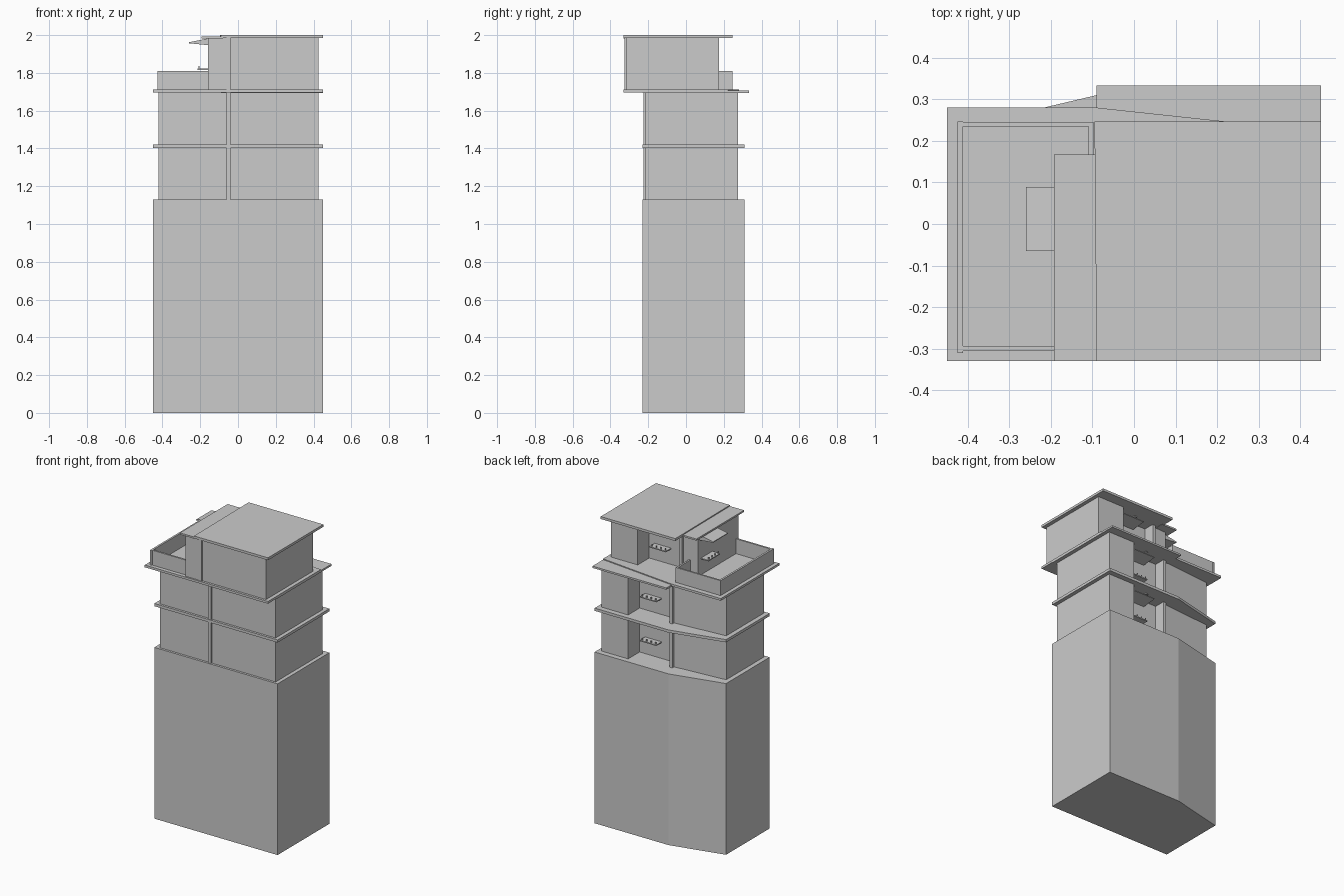
import bpy, bmesh, math
from mathutils import Matrix, Vector

if "Cube" in bpy.data.objects:
    bpy.data.objects.remove(bpy.data.objects["Cube"])


def extrude(name, pts, vec, mat=Matrix()):
    """Closed solid from a flat outline pushed along a vector."""
    bm = bmesh.new()
    face = bm.faces.new([bm.verts.new(p) for p in pts])
    new = bmesh.ops.extrude_face_region(bm, geom=[face])["geom"]
    bmesh.ops.translate(bm, vec=Vector(vec),
                        verts=[v for v in new if isinstance(v, bmesh.types.BMVert)])
    bmesh.ops.recalc_face_normals(bm, faces=bm.faces)
    bm.transform(mat)
    me = bpy.data.meshes.new(name)
    bm.to_mesh(me)
    bm.free()
    ob = bpy.data.objects.new(name, me)
    bpy.context.collection.objects.link(ob)
    return ob


def prism(name, outline, z0, z1, dy=0.0, mat=Matrix()):
    return extrude(name, [(x, y + dy, z0) for x, y in outline], (0, 0, z1 - z0), mat)


def box(name, x0, x1, y0, y1, z0, z1, dy=0.0, mat=Matrix()):
    return prism(name, [(x0, y0), (x1, y0), (x1, y1), (x0, y1)], z0, z1, dy, mat)


def window_set(name, x, y, z, angle):
    """Sloped awning above a small rack; local +x points out of the wall."""
    m = Matrix.Translation((x, y, z)) @ Matrix.Rotation(math.radians(angle), 4, 'Z')
    extrude(name + "_awning", [(0, -.077, .235), (.1, -.077, .245), (.1, -.077, .25),
                               (0, -.077, .27)], (0, .154, 0), m)
    box(name + "_rack", 0, .055, -.06, .06, .103, .110, 0, m)
    for i in range(4):
        yy = -.05 + i * .033
        box(name + "_rack_post", .045, .05, yy, yy + .005, .110, .125, 0, m)


def ceiling_lamp(x, y, z):
    ring = [(x + .012 * math.cos(a * math.pi / 6), y + .012 * math.sin(a * math.pi / 6))
            for a in range(12)]
    prism("ceiling_lamp", ring, z - .008, z + .002)


# Plinth and intermediate slab share one outline with a skewed back-left edge
plot = [(-.45, -.23), (.45, -.23), (.45, .31), (-.09, .31), (-.45, .225)]
prism("lower_storeys", plot, 0, 1.13)
prism("middle_slab", plot, 1.402, 1.42)

# Doubled slab under the set-forward top storey
prism("upper_slab_lower_layer",
      [(-.09, -.23), (.45, -.23), (.45, .333), (-.09, .333)], 1.694, 1.706)
prism("upper_slab", [(-.45, -.33), (.45, -.33), (.45, .222), (-.09, .28), (-.45, .28)],
      1.697, 1.712)

# Storey walls: right unit with a rear balcony recess, left unit, dividing wall
right_unit = [(-.045, -.215), (.425, -.215), (.425, .275), (.23, .275),
              (.23, .155), (-.045, .155)]
left_unit = [(-.42, -.215), (-.055, -.215), (-.055, .21), (-.42, .18)]
top_left = [(-.16, -.22), (-.055, -.22), (-.055, .21), (-.16, .205)]
storeys = [("second", 1.13, 1.405, 0, left_unit), ("third", 1.418, 1.70, 0, left_unit),
           ("top", 1.71, 1.987, -.1, top_left)]
for name, z0, z1, dy, left in storeys:
    prism(name + "_right_unit", right_unit, z0, z1, dy)
    prism(name + "_left_unit", left, z0, z1, dy)
    box(name + "_dividing_wall", -.06, -.04, -.225, .228, z0, z1, dy)
    window_set(name + "_balcony_window", .13, .155 + dy, z0, 90)
    ceiling_lamp(.1, .23 + dy, z1)

# Window facing the terrace
window_set("terrace_window", -.16, .012, 1.712, 180)

# Roof plates
prism("main_roof", [(-.09, -.33), (.45, -.33), (.45, .247), (-.095, .247)], 1.984, 2.0)
box("side_roof", -.193, -.08, -.33, .167, 1.982, 1.993)

# Terrace parapet
box("parapet_west", -.425, -.412, -.31, .247, 1.71, 1.81)
box("parapet_north", -.413, -.097, .235, .246, 1.71, 1.81)
box("parapet_south", -.413, -.155, -.305, -.293, 1.71, 1.81)
box("parapet_return", -.109, -.097, .10, .236, 1.71, 1.81)
